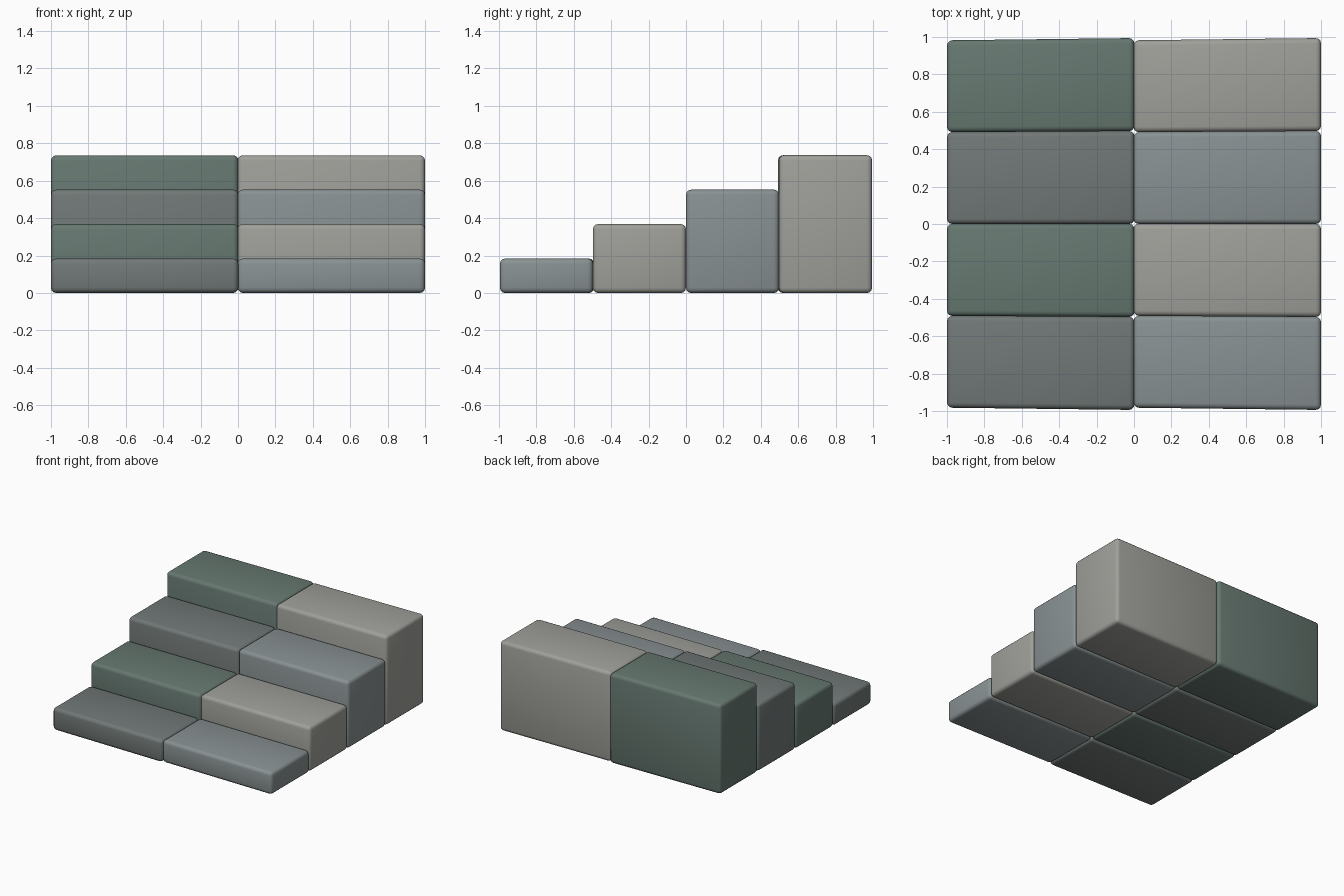
import bpy, bmesh

if "Cube" in bpy.data.objects:
    bpy.data.objects.remove(bpy.data.objects["Cube"])

def material(name, rgb):
    m = bpy.data.materials.new(name)
    m.diffuse_color = (*rgb, 1)
    m.use_nodes = True
    m.node_tree.nodes["Principled BSDF"].inputs["Base Color"].default_value = m.diffuse_color
    return m

slate = material("slate", (0.165, 0.19, 0.185))
moss = material("moss", (0.135, 0.19, 0.165))
blue_grey = material("blue_grey", (0.25, 0.285, 0.29))
warm_grey = material("warm_grey", (0.35, 0.35, 0.325))

RISE, DEPTH, TAPER = 0.184, 0.497, 0.988

def stone(name, x0, x1, row, mat):
    # rounded block, very slightly narrowed in y towards its left end
    bm = bmesh.new()
    bmesh.ops.create_cube(bm, size=1)
    y0 = (row - 2) * DEPTH
    for v in bm.verts:
        left = v.co.x < 0
        x = x0 if left else x1
        y = (y0 + (v.co.y + 0.5) * DEPTH) * (TAPER if left else 1)
        z = (v.co.z + 0.5) * RISE * (row + 1)
        v.co = (x, y, z)
    bmesh.ops.bevel(bm, geom=bm.edges[:], offset=0.028, segments=3,
                    profile=0.5, affect='EDGES')
    me = bpy.data.meshes.new(name)
    bm.to_mesh(me)
    bm.free()
    ob = bpy.data.objects.new(name, me)
    bpy.context.collection.objects.link(ob)
    me.materials.append(mat)
    bpy.context.view_layer.objects.active = ob
    ob.select_set(True)
    bpy.ops.object.shade_smooth_by_angle(angle=0.6)
    ob.select_set(False)

# four steps rising to the back, two stones per step
for row in range(4):
    stone(f"step_{row + 1}_left", -1.0, 0.002, row, moss if row % 2 else slate)
    stone(f"step_{row + 1}_right", -0.002, 1.0, row, warm_grey if row % 2 else blue_grey)
